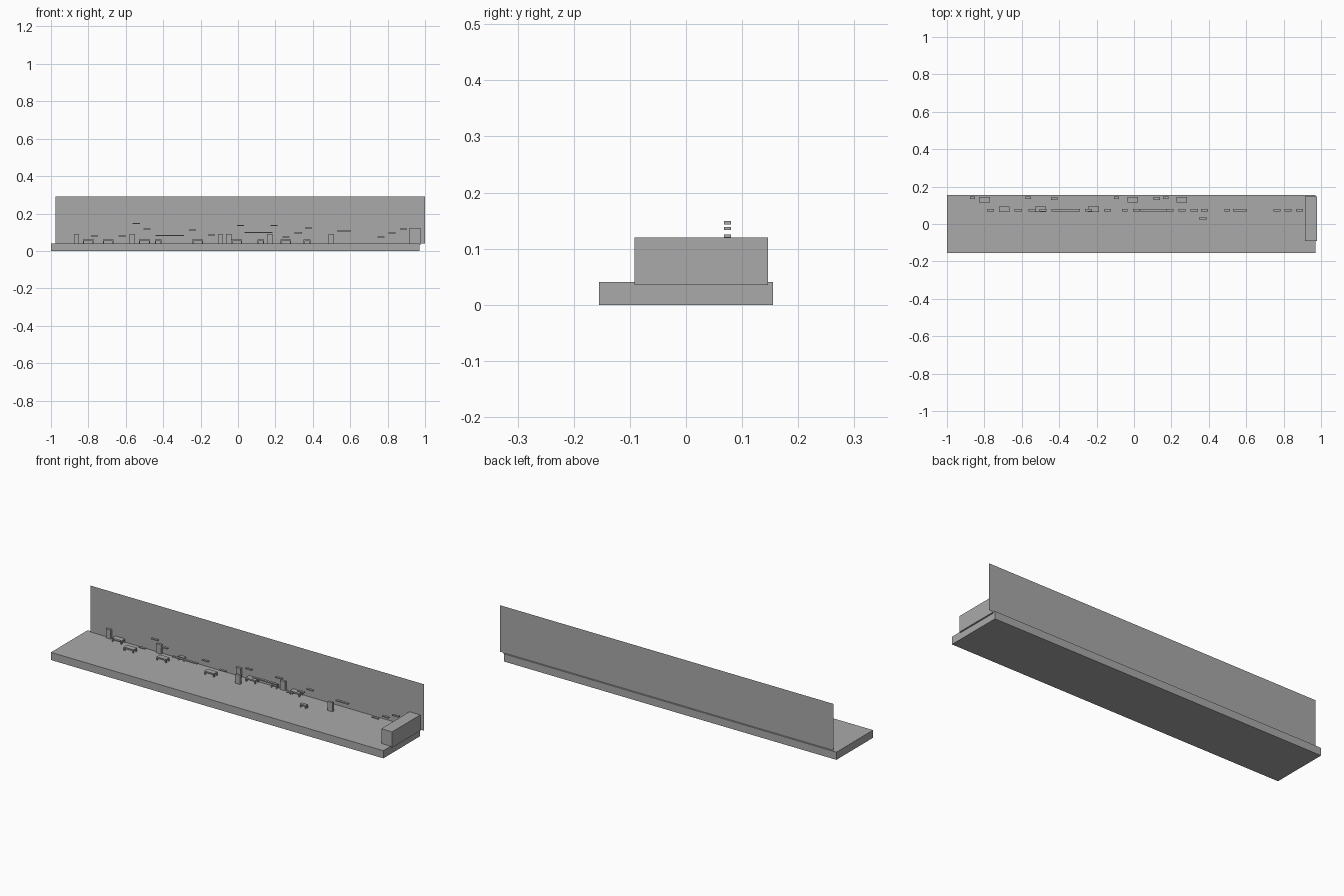
import bpy
import bmesh
from mathutils import Matrix, Vector

if "Cube" in bpy.data.objects:
    bpy.data.objects.remove(bpy.data.objects["Cube"], do_unlink=True)

# One flat grey for everything
GREY = (0.40, 0.40, 0.40, 1.0)
grey = bpy.data.materials.new("plain_grey")
grey.use_nodes = True
grey.diffuse_color = GREY
grey.node_tree.nodes["Principled BSDF"].inputs["Base Color"].default_value = GREY

DECK = 0.041       # top of the base
MID_ROW = 0.074    # centre line of the floating ledges
WALL = 0.146       # back wall position


def add_box(bm, x, y, z):
    """Add a box from (min, max) pairs along each axis."""
    lo, hi = Vector((x[0], y[0], z[0])), Vector((x[1], y[1], z[1]))
    mat = Matrix.Translation((lo + hi) / 2) @ Matrix.Diagonal((*(hi - lo), 1))
    bmesh.ops.create_cube(bm, size=1, matrix=mat)


def finish(name, bm):
    mesh = bpy.data.meshes.new(name)
    bm.to_mesh(mesh)
    bm.free()
    mesh.materials.append(grey)
    obj = bpy.data.objects.new(name, mesh)
    bpy.context.collection.objects.link(obj)


def box(name, x, y, z):
    bm = bmesh.new()
    add_box(bm, x, y, z)
    finish(name, bm)


def sheet(name, corners):
    bm = bmesh.new()
    bm.faces.new([bm.verts.new(c) for c in corners])
    finish(name, bm)


def bench(name, x, y):
    """Low bench: a flat top on four short legs."""
    top, seat, leg = 0.06, 0.053, 0.006
    bm = bmesh.new()
    add_box(bm, x, y, (seat, top))
    for lx in (x[0], x[1] - leg):
        for ly in (y[0], y[1] - leg):
            add_box(bm, (lx, lx + leg), (ly, ly + leg), (DECK, seat))
    finish(name, bm)


# Base slab, floor sheet, back wall and end block
box("base_slab", (-1.0, 0.97), (-0.155, 0.155), (0, DECK))
z = DECK + 0.0004
sheet("floor_sheet", [(-0.975, -0.09, z), (0.972, -0.09, z),
                      (0.972, WALL, z), (-0.975, WALL, z)])
sheet("back_wall", [(-0.975, WALL, DECK), (1.0, WALL, DECK),
                    (1.0, WALL, 0.29), (-0.975, WALL, 0.29)])
box("end_block", (0.914, 0.978), (-0.092, WALL), (0.035, 0.12))

# Floating ledges: left edge, width, height
ledges = [
    (-0.787, 0.038, 0.08), (-0.638, 0.038, 0.08), (-0.563, 0.04, 0.146),
    (-0.505, 0.038, 0.117), (-0.44, 0.15, 0.083), (-0.263, 0.038, 0.112),
    (-0.16, 0.038, 0.086), (-0.005, 0.038, 0.136), (0.035, 0.15, 0.098),
    (0.173, 0.038, 0.136), (0.238, 0.038, 0.075), (0.303, 0.038, 0.097),
    (0.357, 0.038, 0.122), (0.53, 0.075, 0.107), (0.745, 0.038, 0.075),
    (0.805, 0.038, 0.097), (0.865, 0.038, 0.118),
]
for i, (x, w, h) in enumerate(ledges):
    box(f"ledge_{i + 1}", (x, x + w), (MID_ROW - 0.006, MID_ROW + 0.006),
        (h - 0.003, h + 0.003))

# Upright pillars: centre x, centre y
pillars = [(-0.863, 0.14), (-0.565, 0.14), (-0.093, 0.14),
           (-0.05, MID_ROW), (0.17, 0.14), (0.498, MID_ROW)]
for i, (x, y) in enumerate(pillars):
    box(f"pillar_{i + 1}", (x - 0.014, x + 0.014), (y - 0.006, y + 0.006),
        (DECK, 0.09))

# Large benches, in a back row and a middle row
for i, x in enumerate((-0.8, -0.007, 0.255)):
    bench(f"back_bench_{i + 1}", (x - 0.029, x + 0.029), (0.116, 0.145))
for i, x in enumerate((-0.694, -0.5, -0.216)):
    bench(f"middle_bench_{i + 1}", (x - 0.029, x + 0.029), (0.065, 0.094))

# Small benches
for i, (x, y) in enumerate(((-0.427, 0.137), (0.122, 0.137), (0.369, 0.03))):
    bench(f"small_bench_{i + 1}", (x - 0.018, x + 0.018), (y - 0.008, y + 0.008))
